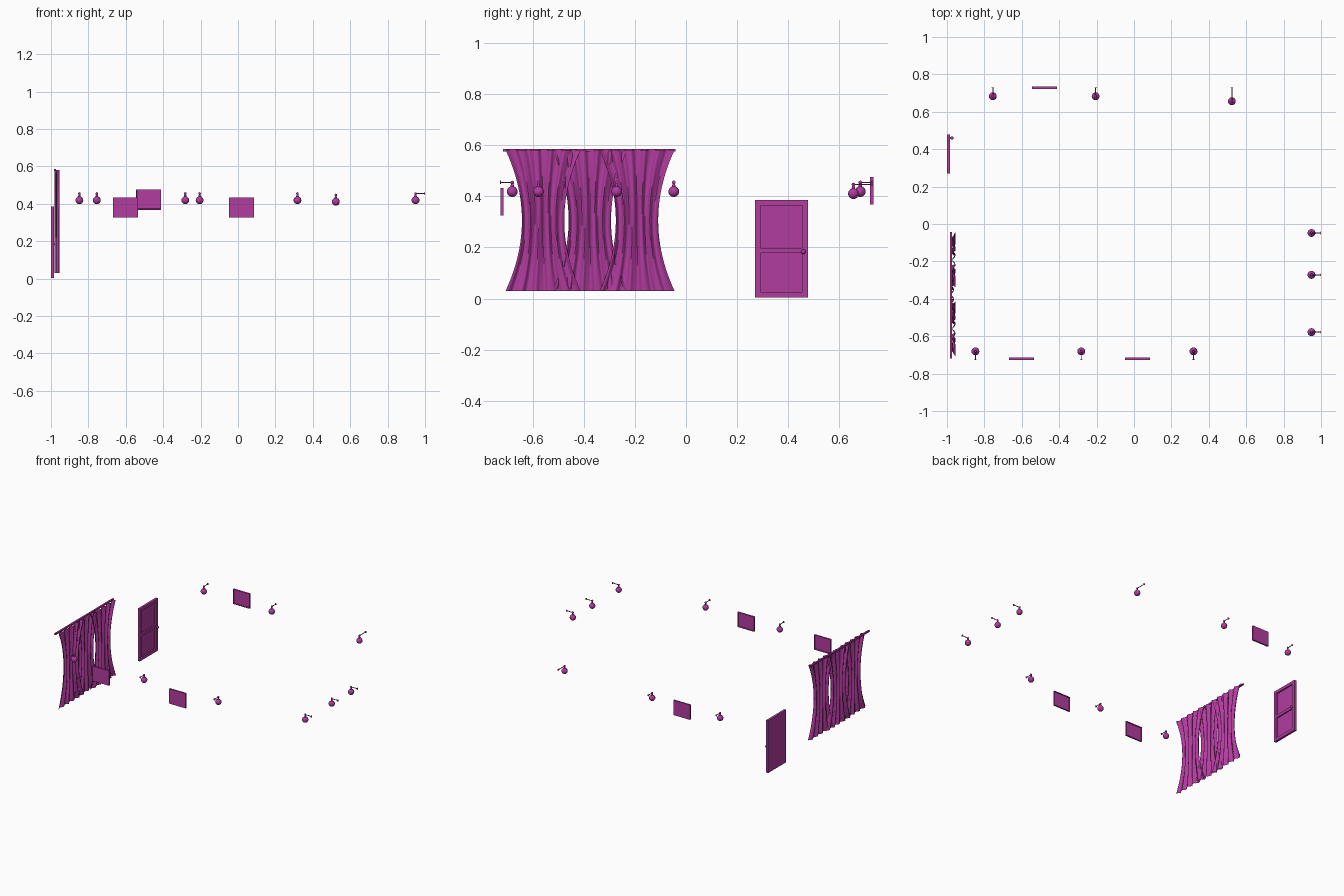
import bpy, bmesh, math
from mathutils import Vector, Matrix

if "Cube" in bpy.data.objects:
    bpy.data.objects.remove(bpy.data.objects["Cube"])

mat = bpy.data.materials.new("magenta")
mat.diffuse_color = (0.45, 0.045, 0.35, 1)
mat.use_nodes = True
mat.node_tree.nodes["Principled BSDF"].inputs["Base Color"].default_value = mat.diffuse_color


def finish(bm, name, smooth=False):
    me = bpy.data.meshes.new(name)
    bm.to_mesh(me)
    bm.free()
    me.materials.append(mat)
    for p in me.polygons:
        p.use_smooth = smooth
    ob = bpy.data.objects.new(name, me)
    bpy.context.collection.objects.link(ob)
    if smooth:
        bpy.ops.object.select_all(action='DESELECT')
        ob.select_set(True)
        bpy.context.view_layer.objects.active = ob
        bpy.ops.object.shade_smooth_by_angle(angle=math.radians(40))
    return ob


def add_box(bm, lo, hi):
    lo, hi = Vector(lo), Vector(hi)
    m = Matrix.Translation((lo + hi) / 2) @ Matrix.Diagonal((*(hi - lo), 1))
    bmesh.ops.create_cube(bm, size=1, matrix=m)


def add_rod(bm, a, b, r1, r2, seg=12):
    a, b = Vector(a), Vector(b)
    d = b - a
    m = Matrix.Translation((a + b) / 2) @ d.to_track_quat('Z', 'Y').to_matrix().to_4x4()
    bmesh.ops.create_cone(bm, cap_ends=True, segments=seg, radius1=r1, radius2=r2,
                          depth=d.length, matrix=m)


def add_ball(bm, c, r, seg=20):
    bmesh.ops.create_uvsphere(bm, u_segments=seg, v_segments=seg // 2, radius=r,
                              matrix=Matrix.Translation(c))


# Wall lamp: plate, arm, knuckle, stem and globe; local +y points into the room
def lamp(name, loc, angle, reach=0.047, z=0.455):
    bm = bmesh.new()
    add_rod(bm, (0, 0, z), (0, 0.003, z), 0.007, 0.007, 16)
    add_rod(bm, (0, 0, z), (0, reach, z), 0.0025, 0.0025)
    add_ball(bm, (0, reach, z), 0.007, 12)
    add_rod(bm, (0, reach, z), (0, reach, z - 0.022), 0.003, 0.009)
    add_ball(bm, (0, reach, z - 0.036), 0.021)
    ob = finish(bm, name, True)
    ob.location = (*loc, 0)
    ob.rotation_euler.z = angle


for i, x in enumerate((-0.848, -0.282, 0.318)):
    lamp(f"front_lamp_{i}", (x, -0.728), 0)
for i, x in enumerate((-0.755, -0.205)):
    lamp(f"back_lamp_{i}", (x, 0.73), math.pi)
lamp("back_lamp_long", (0.523, 0.73), math.pi, 0.074, 0.447)
for i, y in enumerate((-0.578, -0.272, -0.048)):
    lamp(f"right_lamp_{i}", (1.0, y), math.pi / 2, 0.051)


# Picture: a box whose room-side face is inset to leave a raised frame
def picture(name, x, y0, y1, z, facing):
    bm = bmesh.new()
    add_box(bm, (x - 0.067, y0, z - 0.054), (x + 0.067, y1, z + 0.054))
    bm.normal_update()
    f = [f for f in bm.faces if f.normal.y * facing > 0.9]
    bmesh.ops.inset_region(bm, faces=f, thickness=0.006, depth=0)
    bmesh.ops.inset_region(bm, faces=f, thickness=0.002, depth=-0.006)
    finish(bm, name)


picture("front_picture_left", -0.602, -0.727, -0.715, 0.38, 1)
picture("front_picture_right", 0.018, -0.727, -0.715, 0.38, 1)
picture("back_picture", -0.479, 0.722, 0.734, 0.422, -1)

# Door: slab with stiles and rails around two recessed panels
bm = bmesh.new()
add_box(bm, (-1.0, 0.27, 0.003), (-0.993, 0.478, 0.386))
for y0, y1 in ((0.27, 0.292), (0.456, 0.478)):
    add_box(bm, (-1.0, y0, 0.003), (-0.983, y1, 0.386))
for z0, z1 in ((0.003, 0.025), (0.178, 0.198), (0.364, 0.386)):
    add_box(bm, (-1.0, 0.292, z0), (-0.983, 0.456, z1))
finish(bm, "door")

bm = bmesh.new()
add_rod(bm, (-0.984, 0.46, 0.183), (-0.97, 0.46, 0.183), 0.004, 0.004)
add_ball(bm, (-0.973, 0.46, 0.183), 0.009, 16)
finish(bm, "door_knob", True)


# Curtain: pleated sheet, gathered towards the middle of its height
def curtain(name, yc, x):
    bm = bmesh.new()
    nu, nv, folds = 80, 24, 5
    rows = []
    for j in range(nv + 1):
        t = 2 * j / nv - 1
        half = 0.083 + 0.064 * t * t
        row = []
        for i in range(nu + 1):
            u = i / nu
            a = 2 * math.pi * folds * u
            wave = 0.0075 * math.cos(a) + 0.0015 * math.sin(2.3 * a + 2 * t)
            row.append(bm.verts.new((x + wave, yc + half * (2 * u - 1),
                                     0.306 + 0.276 * t)))
        rows.append(row)
    for r0, r1 in zip(rows, rows[1:]):
        for i in range(nu):
            bm.faces.new((r0[i], r0[i + 1], r1[i + 1], r1[i]))
    finish(bm, name, True)


curtain("curtain_left", -0.560, -0.964)
curtain("curtain_middle", -0.377, -0.972)
curtain("curtain_right", -0.192, -0.964)

# Curtain rail
bm = bmesh.new()
add_box(bm, (-0.984, -0.718, 0.576), (-0.972, -0.042, 0.586))
finish(bm, "curtain_rail")
